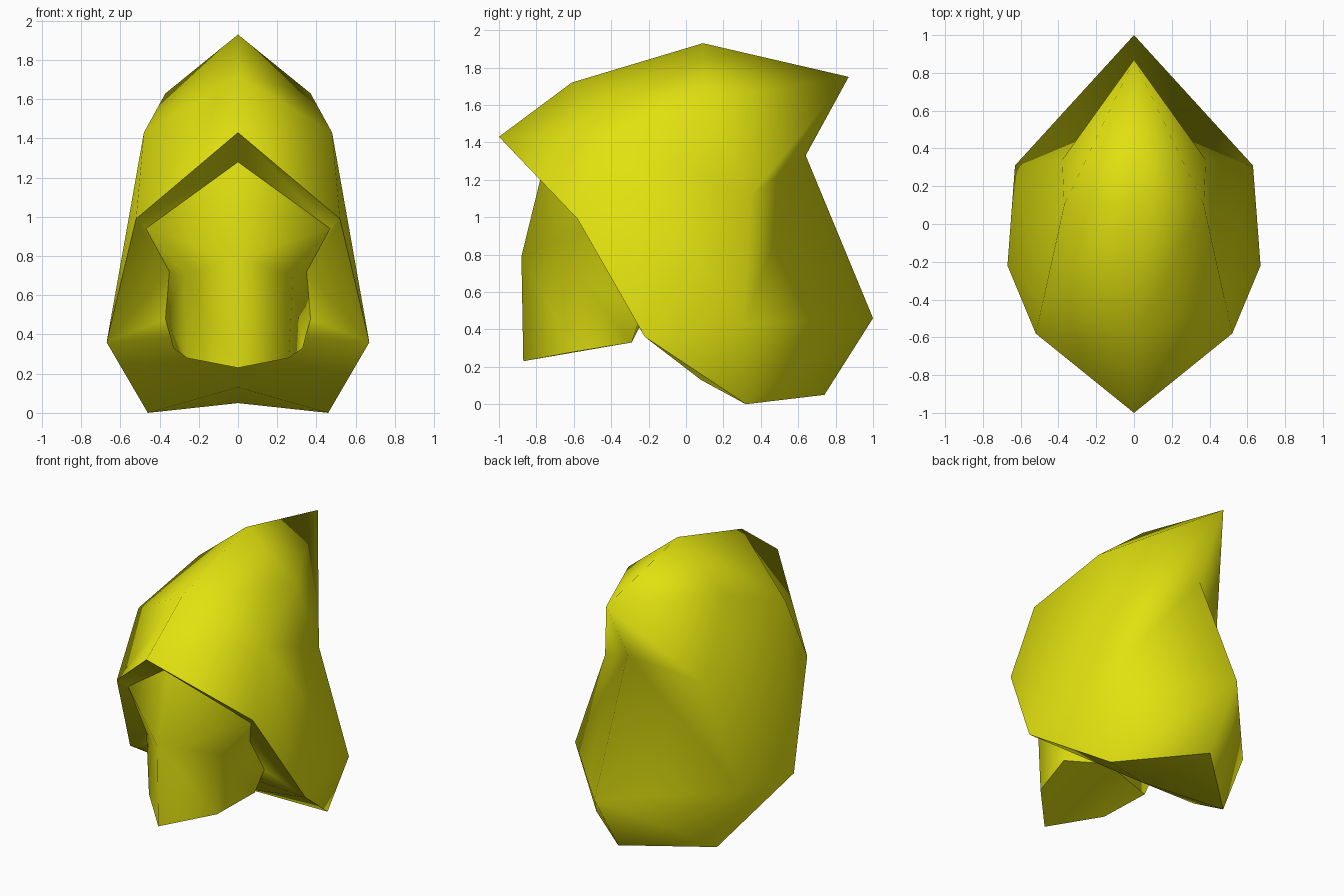
import bpy, bmesh

if "Cube" in bpy.data.objects:
    bpy.data.objects.remove(bpy.data.objects["Cube"])

# one colour for the whole model
yellow = bpy.data.materials.new("yellow")
yellow.diffuse_color = (0.75, 0.75, 0.005, 1)
yellow.use_nodes = True
yellow.node_tree.nodes["Principled BSDF"].inputs["Base Color"].default_value = yellow.diffuse_color

# key points of the right half; those with x = 0 lie on the centre line
P = dict(
    # hood centre line, from front tip over the crown to the underside
    tip=(0, -1, 1.43), brow=(0, -.61, 1.72), crown=(0, .09, 1.93),
    peak=(0, .87, 1.75), nape=(0, .64, 1.33), back=(0, 1, .46),
    tail=(0, .74, .05), under=(0, .08, .13),
    # hood side
    temple=(.48, -.40, 1.43), upper=(.37, .10, 1.63), fold=(.38, .34, 1.11),
    flank=(.63, .31, .43),
    # hood rim
    rim1=(.52, -.58, .99), rim2=(.67, -.22, .36), rim3=(.46, .32, .0),
    # face
    fore=(0, -.76, 1.28), eye=(.47, -.53, .94), nose=(0, -.88, .79),
    chin=(0, -.87, .23), cheek=(.28, -.60, .70), jaw=(.26, -.60, .28),
    side1=(.35, -.37, .72), side2=(.37, -.24, .48), side3=(.33, -.29, .33),
    neck=(0, -.25, .41),
)


def part(name, faces, sharp_paths):
    """Mirrored smooth shell with hard edges along the given paths."""
    bm = bmesh.new()
    verts = {}

    def vert(key, side):
        x, y, z = P[key]
        k = (key, side if x else 0)
        if k not in verts:
            verts[k] = bm.verts.new((x * side, y, z))
        return verts[k]

    for side in (1, -1):
        for face in faces:
            keys = face.split()[::side]
            bm.faces.new([vert(k, side) for k in keys]).smooth = True
    bmesh.ops.recalc_face_normals(bm, faces=bm.faces[:])
    for side in (1, -1):
        for path in sharp_paths:
            keys = path.split()
            for a, b in zip(keys, keys[1:]):
                edge = bm.edges.get((vert(a, side), vert(b, side)))
                if edge:
                    edge.smooth = False
    mesh = bpy.data.meshes.new(name)
    bm.to_mesh(mesh)
    bm.free()
    mesh.materials.append(yellow)
    obj = bpy.data.objects.new(name, mesh)
    bpy.context.collection.objects.link(obj)
    return obj


# hood: outer shell, then the underside running in to the face
part("hood", [
    "tip rim1 temple brow", "brow temple upper crown", "crown upper peak",
    "peak upper fold", "peak fold nape", "temple fold upper",
    "temple flank fold", "temple rim2 flank", "temple rim1 rim2",
    "nape fold flank", "nape flank back", "back flank rim3", "back rim3 tail",
    "flank rim2 rim3",
    "tip fore eye rim1", "rim1 eye side1", "rim1 side1 rim2",
    "side1 side2 rim2", "side2 neck rim2", "neck under rim2",
    "under rim3 rim2", "under tail rim3",
], ["tip rim1 rim2 rim3 tail"])

# face: brow plane, cheeks, jaw sides and flat underside
part("face", [
    "fore eye nose", "nose eye cheek", "nose cheek jaw chin",
    "cheek eye side1", "cheek side1 side2", "cheek side2 side3 jaw",
    "chin jaw side3 neck", "side3 side2 neck",
], ["chin jaw side3 neck"])
